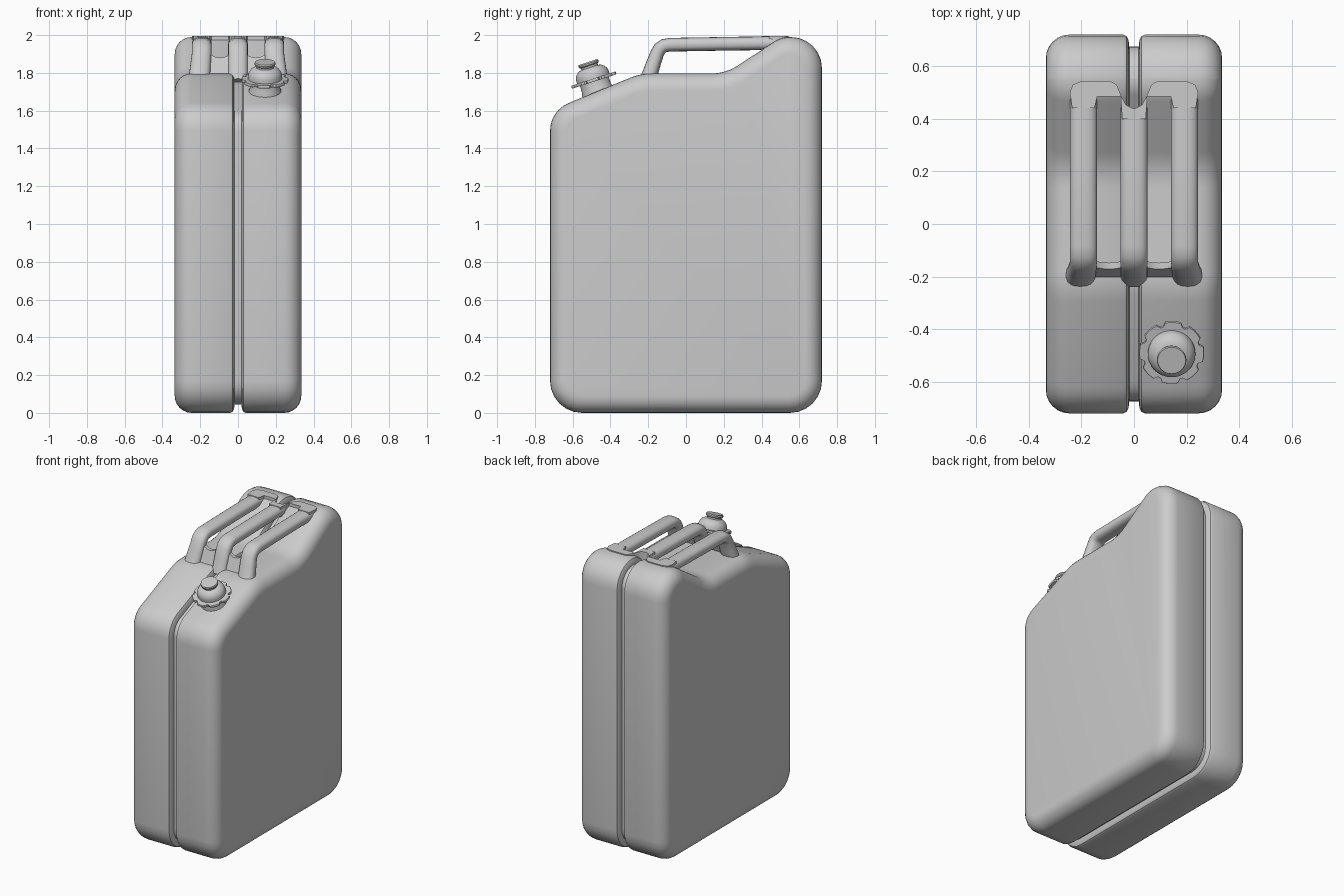
import bpy, bmesh
from math import sin, cos, pi, tan, radians, copysign
from mathutils import Vector, Matrix

if "Cube" in bpy.data.objects:
    bpy.data.objects.remove(bpy.data.objects["Cube"])


def finish(name, bm, angle=40):
    bmesh.ops.recalc_face_normals(bm, faces=bm.faces)
    me = bpy.data.meshes.new(name)
    bm.to_mesh(me)
    bm.free()
    ob = bpy.data.objects.new(name, me)
    bpy.context.collection.objects.link(ob)
    bpy.ops.object.select_all(action='DESELECT')
    ob.select_set(True)
    bpy.context.view_layer.objects.active = ob
    bpy.ops.object.shade_smooth_by_angle(angle=radians(angle))
    return ob


def loft(name, rings, angle=40):
    """Skin a list of equal-length closed rings and cap both ends."""
    bm = bmesh.new()
    vs = [[bm.verts.new(p) for p in r] for r in rings]
    n = len(vs[0])
    for a, b in zip(vs, vs[1:]):
        for i in range(n):
            j = (i + 1) % n
            bm.faces.new((a[i], a[j], b[j], b[i]))
    bm.faces.new(vs[0])
    bm.faces.new(vs[-1])
    return finish(name, bm, angle)


def rounded(corners, seg=6):
    """Fillet each (y, z, radius) corner of a polygon."""
    out = []
    n = len(corners)
    for i in range(n):
        p = Vector(corners[i][:2])
        r = corners[i][2]
        d0 = (Vector(corners[i - 1][:2]) - p).normalized()
        d1 = (Vector(corners[(i + 1) % n][:2]) - p).normalized()
        half = d0.angle(d1) / 2
        c = p + (d0 + d1).normalized() * r / sin(half)
        a = p + d0 * r / tan(half) - c
        b = p + d1 * r / tan(half) - c
        total = a.angle(b)
        for k in range(seg + 1):
            t = k / seg
            out.append(c + (a * sin((1 - t) * total) + b * sin(t * total)) / sin(total))
    return out


def inset(pts, d):
    """Offset a counter-clockwise outline inwards."""
    out = []
    n = len(pts)
    for i in range(n):
        e0 = (pts[i] - pts[i - 1]).normalized()
        e1 = (pts[(i + 1) % n] - pts[i]).normalized()
        n0, n1 = Vector((-e0.y, e0.x)), Vector((-e1.y, e1.x))
        out.append(pts[i] + (n0 + n1) * d / (1 + n0.dot(n1)))
    return out


# Body: side outline lofted across x, with rounded rims and a centre seam groove
outline = rounded([(-.72, 0, .17), (.72, 0, .17), (.72, 1.99, .165), (.505, 1.99, .16),
                   (.21, 1.797, .25), (-.24, 1.797, .3), (-.72, 1.60, .16)])
R, W = .09, .335
half = [(.018, .045), (.021, .02), (.028, .007), (.042, 0)]
half += [(W - R + R * sin(k * pi / 12), R * (1 - cos(k * pi / 12))) for k in range(7)]
section = [(-x, d) for x, d in reversed(half)] + half
loft("can_body", [[(x, p.x, p.y) for p in inset(outline, d)] for x, d in section], 35)


# Handles: rounded bars swept along a bent path
def bar(name, x, flare, end):
    path = [(-.207, 1.755), (-.192, 1.79), (-.172, 1.85), (-.152, 1.905), (-.138, 1.929),
            (-.116, 1.944), (-.085, 1.949), (.2, 1.954), (end, 1.958)]
    pts = [Vector(p) for p in path]
    rings = []
    for i, p in enumerate(pts):
        t = (pts[min(i + 1, len(pts) - 1)] - pts[max(i - 1, 0)]).normalized()
        nrm = Vector((-t.y, t.x))
        base = max(0, 1 - i / 3)
        cx = x + copysign(.016, x) * base * flare
        hw, ht = .052 + .007 * base * flare, .036 + .008 * base * flare
        ring = []
        for k in range(20):
            a = 2 * pi * k / 20
            u = copysign(abs(cos(a)) ** .8, cos(a)) * hw
            v = copysign(abs(sin(a)) ** .8, sin(a)) * ht
            q = p + nrm * v
            ring.append((cx + u, q.x, q.y))
        rings.append(ring)
    loft(name, rings, 50)


bar("handle_left", -.192, 1, .5)
bar("handle_middle", 0, 0, .44)
bar("handle_right", .192, 1, .5)

# Rear plates joining the handle bars to the hump
plate = [(0, .40), (.045, .40), (.05, .485), (.14, .485), (.15, .44), (.235, .44), (.244, .50),
         (.232, .53), (.2, .543), (.09, .543), (.066, .53), (.05, .49), (.03, .452), (0, .437)]
for side, s in (("left", -1), ("right", 1)):
    loft("handle_plate_" + side, [[(s * x, y, z) for x, y in plate] for z in (1.93, 1.996)])

# Web between the handle legs, dipping between the bars
rows = []
for i in range(25):
    x = -.19 + .38 * i / 24
    top = 1.88 + .03 * cos(pi * x / .19) ** 2
    lo, hi = [-.199 + (z - 1.77) * .36 for z in (1.77, top)]
    rows.append([(x, lo - .012, 1.77), (x, lo + .012, 1.77), (x, hi + .012, top), (x, hi - .012, top)])
loft("handle_web", rows)

# Filler cap: turned shape with a notched flange, tilted with the shoulder
tilt = Matrix.Translation((.143, -.463, 1.685)) @ Matrix.Rotation(radians(18), 4, 'X')


def turned(name, profile, notch=False):
    n = 64
    rings = []
    for r, z in profile:
        ring = []
        for i in range(n):
            rr = r - .014 if notch and i % 8 < 2 else r
            a = 2 * pi * (i + 3) / n
            ring.append(tilt @ Vector((rr * cos(a), rr * sin(a), z)))
        rings.append(ring)
    loft(name, rings, 35)


turned("filler_neck", [(.085, -.02), (.085, .025), (.08, .035), (.08, .085)])
turned("cap_flange", [(.122, .073), (.124, .077), (.124, .085), (.122, .089)], True)
turned("cap_dome", [(.09, .085), (.09, .108), (.086, .122), (.076, .137), (.062, .147), (.046, .151),
                    (.046, .16), (.054, .165), (.056, .174), (.053, .181)])
